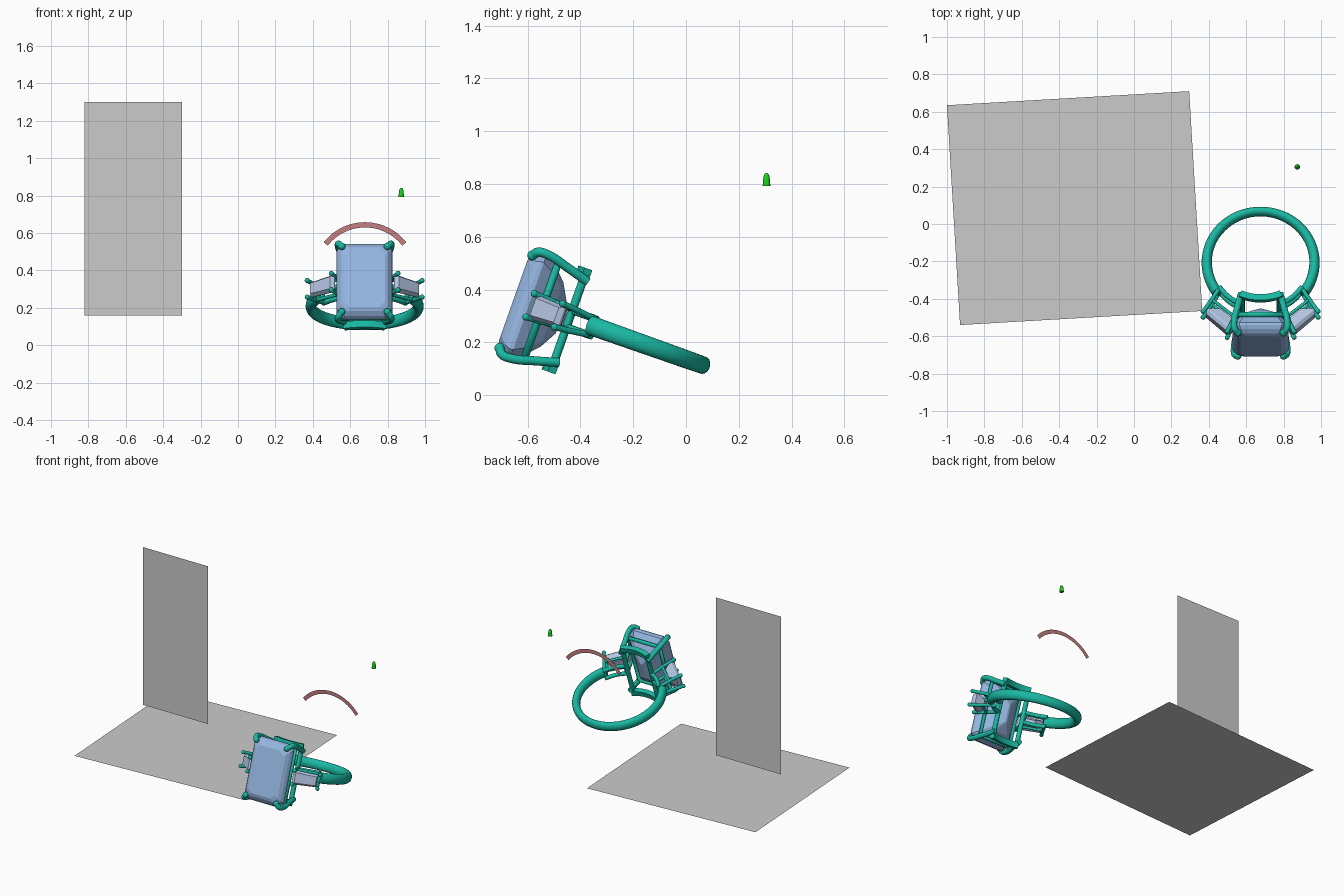
import bpy, bmesh
from math import sin, cos, pi, radians, hypot
from mathutils import Matrix, Vector

if "Cube" in bpy.data.objects:
    bpy.data.objects.remove(bpy.data.objects["Cube"])

# Local ring frame: band lies in local xy, the stones face local -y
RING = Matrix.Translation((0.677, -0.205, 0.209)) @ Matrix.Rotation(radians(-19.5), 4, 'X')


def material(name, rgb):
    m = bpy.data.materials.new(name)
    m.diffuse_color = (*rgb, 1)
    m.use_nodes = True
    m.node_tree.nodes["Principled BSDF"].inputs["Base Color"].default_value = m.diffuse_color
    return m


TEAL = material("teal_metal", (0.01, 0.48, 0.36))
BLUE = material("blue_stone", (0.30, 0.47, 0.75))
PALE = material("pale_stone", (0.46, 0.57, 0.78))
PINK = material("pink", (0.55, 0.21, 0.21))
GREEN = material("green", (0.01, 0.65, 0.01))


def add_mesh(name, verts, faces, mat=None, matrix=None, smooth=False):
    me = bpy.data.meshes.new(name)
    me.from_pydata([tuple(v) for v in verts], [], faces)
    bm = bmesh.new()
    bm.from_mesh(me)
    bmesh.ops.recalc_face_normals(bm, faces=bm.faces)
    bm.to_mesh(me)
    bm.free()
    ob = bpy.data.objects.new(name, me)
    bpy.context.collection.objects.link(ob)
    if matrix:
        ob.matrix_world = matrix
    if mat:
        me.materials.append(mat)
    if smooth:
        bpy.ops.object.select_all(action='DESELECT')
        bpy.context.view_layer.objects.active = ob
        ob.select_set(True)
        bpy.ops.object.shade_smooth_by_angle(angle=radians(40))
    return ob


def loft(name, rings, mat, matrix=None, smooth=False):
    """Skin equal-length closed rings and cap both ends."""
    n = len(rings[0])
    verts = [v for r in rings for v in r]
    faces = [(i * n + j, i * n + (j + 1) % n, (i + 1) * n + (j + 1) % n, (i + 1) * n + j)
             for i in range(len(rings) - 1) for j in range(n)]
    faces += [tuple(range(n)), tuple(range(len(verts) - n, len(verts)))]
    return add_mesh(name, verts, faces, mat, matrix, smooth)


def tubes(name, paths, radius, curved=False, closed=False, beads=0):
    """Round wires along paths, with optional bead at the first point of each."""
    cu = bpy.data.curves.new(name, 'CURVE')
    cu.dimensions = '3D'
    cu.bevel_depth = radius
    cu.bevel_resolution = 4
    cu.resolution_u = 8
    cu.use_fill_caps = True
    for p in paths:
        s = cu.splines.new('BEZIER')
        s.bezier_points.add(len(p) - 1)
        for b, co in zip(s.bezier_points, p):
            b.co = co
            b.handle_left_type = b.handle_right_type = 'AUTO' if curved else 'VECTOR'
        s.use_cyclic_u = closed
    tmp = bpy.data.objects.new(name, cu)
    bpy.context.collection.objects.link(tmp)
    me = bpy.data.meshes.new_from_object(tmp.evaluated_get(bpy.context.evaluated_depsgraph_get()))
    bpy.data.objects.remove(tmp)
    bm = bmesh.new()
    bm.from_mesh(me)
    if beads:
        for p in paths:
            bmesh.ops.create_uvsphere(bm, u_segments=14, v_segments=10, radius=beads,
                                      matrix=Matrix.Translation(p[0]))
    for f in bm.faces:
        f.smooth = True
    bm.to_mesh(me)
    bm.free()
    me.materials.clear()
    me.materials.append(TEAL)
    ob = bpy.data.objects.new(name, me)
    bpy.context.collection.objects.link(ob)
    ob.matrix_world = RING
    return ob


def octagon(hx, hz, cut, depth):
    q = [(hx, hz - cut), (hx - cut, hz), (-hx + cut, hz), (-hx, hz - cut),
         (-hx, -hz + cut), (-hx + cut, -hz), (hx - cut, -hz), (hx, -hz + cut)]
    return [Vector((x, depth, z)) for x, z in q]


# Floor and wall cards
add_mesh("floor_card", [(-1, .635, 0), (.295, .71, 0), (.365, -.465, 0), (-.93, -.54, 0)], [(3, 2, 1, 0)][::-1])
add_mesh("wall_card", [(-.82, .085, .16), (-.30, .085, .16), (-.30, .085, 1.3), (-.82, .085, 1.3)], [(0, 1, 2, 3)])

# Flat arched strip
N = 32
arc = []
for i in range(N + 1):
    a = radians(142 - 104 * i / N)
    arc += [(.679 + r * cos(a), .088, .378 + r * sin(a)) for r in (.28, .252)]
add_mesh("arched_strip", arc, [(2 * i, 2 * i + 1, 2 * i + 3, 2 * i + 2) for i in range(N)], PINK)

# Loose tapered prong tip
tip = [(.0145, .793), (.0135, .81), (.0115, .828), (.009, .836), (.004, .841)]
loft("loose_prong_tip", [[(.873 + r * cos(k * pi / 8), .305 + r * sin(k * pi / 8), z) for k in range(16)]
                         for r, z in tip], GREEN, smooth=True)

# Shank, open at the head
rings = []
for i in range(73):
    t = i / 72
    a = radians(-35 + 250 * t)
    side = abs(2 * t - 1)
    hr, hz = .0245 + .004 * side, .033 + .004 * side
    rings.append([((.288 + hr * cos(k * pi / 10)) * cos(a), (.288 + hr * cos(k * pi / 10)) * sin(a),
                   hz * sin(k * pi / 10)) for k in range(20)])
loft("shank", rings, TEAL, RING, smooth=True)

# Centre stone: stepped crown, girdle, stepped pavilion ending in a keel
HEAD = RING @ Matrix.Translation((0, 0, -.01))
steps = [(.108, .162, .03, -.474), (.125, .182, .033, -.465), (.142, .203, .036, -.445), (.150, .212, .037, -.428),
         (.150, .212, .037, -.412), (.118, .178, .03, -.365), (.072, .130, .02, -.318), (.006, .062, .004, -.28)]
loft("centre_stone", [octagon(*s) for s in steps], BLUE, HEAD)

# Four prongs gripping the centre stone
prongs = [[(sx * .122, -.462, sz * .186 - .01), (sx * .139, -.445, sz * .206 - .01),
           (sx * .142, -.405, sz * .208 - .01), (sx * .125, -.32, sz * .187 - .01),
           (sx * .105, -.232, sz * .162 - .01)] for sx in (1, -1) for sz in (1, -1)]
tubes("centre_prongs", prongs, .0175, curved=True, beads=.0195)

# Upper gallery rail under the stone
tubes("upper_gallery", [[(x, -.36, z - .01) for x, z in
                         ((.125, .188), (-.125, .188), (-.125, -.188), (.125, -.188))]], .014, closed=True)


# Lower gallery: end bars curved to the finger, joined by two long rails
def finger(deg, z, r=.268):
    return (r * sin(radians(deg)), -r * cos(radians(deg)), z)


def bar(name, path, hw, hz):
    """Square-section bar following a path in the band plane."""
    rs = []
    for p in path:
        d = Vector((p[0], p[1], 0)).normalized()
        c = Vector(p)
        rs.append([c + d * a + Vector((0, 0, b)) for a, b in ((-hw, -hz), (hw, -hz), (hw, hz), (-hw, hz))])
    loft(name, rs, TEAL, RING)


for label, z in (("top", .18), ("bottom", -.20)):
    bar("lower_gallery_" + label, [finger(d, z) for d in range(-24, 25, 4)], .017, .019)
tubes("lower_gallery_rails", [[(s * .1, -.25, .175), (s * .1, -.25, -.195)] for s in (1, -1)], .016)

# Side stones with their baskets, mirrored left and right
for s, label in ((1, "right"), (-1, "left")):
    inner, outer = Vector((s * .168, -.395, 0)), Vector((s * .292, -.285, 0))
    along = (outer - inner).normalized()
    face = Vector((s * .66, -.75, 0))
    mid = (inner + outer) / 2
    half = (outer - inner).length / 2
    rings = []
    for k, depth in ((.72, .012), (1, -.006), (1, -.016), (.45, -.065)):
        inset = half * k if k < .5 else half - .042 * (1 - k)
        hz = .041 * k
        rings.append([mid + face * depth + along * (e * inset) + Vector((0, 0, z * hz * (1.08 - .08 * e) - .006))
                      for e, z in ((-1, -1), (1, -1), (1, 1), (-1, 1))])
    loft("side_stone_" + label, rings, PALE, RING)
    posts, rails, base = [], [], []
    for z in (.042, -.052):
        i_top, o_top = inner + Vector((0, 0, z)), outer + along * .006 + Vector((0, 0, z))
        i_base, o_base = Vector((s * .112, -.25, z * .8)), Vector((s * .225, -.165, z * .7))
        posts += [[i_top + face * .016, i_top.lerp(i_base, .3), i_base],
                  [o_top + face * .016, o_top.lerp(o_base, .3), o_base]]
        rails.append([i_top.lerp(i_base, .5), o_top.lerp(o_base, .5)])
        base.append([finger(s * d, z * .7, .268) for d in (22, 32, 42, 56)])
    tubes("side_prongs_" + label, posts, .0115, beads=.0135)
    tubes("side_gallery_" + label, rails, .0095)
    tubes("side_base_" + label, base, .014, curved=True)
    # Cross bars closing the side basket
    tubes("side_cross_" + label, [[(s * .225, -.165, .03), (s * .225, -.165, -.036)],
                                  [(s * .112, -.25, .034), (s * .112, -.25, -.042)]], .013)
